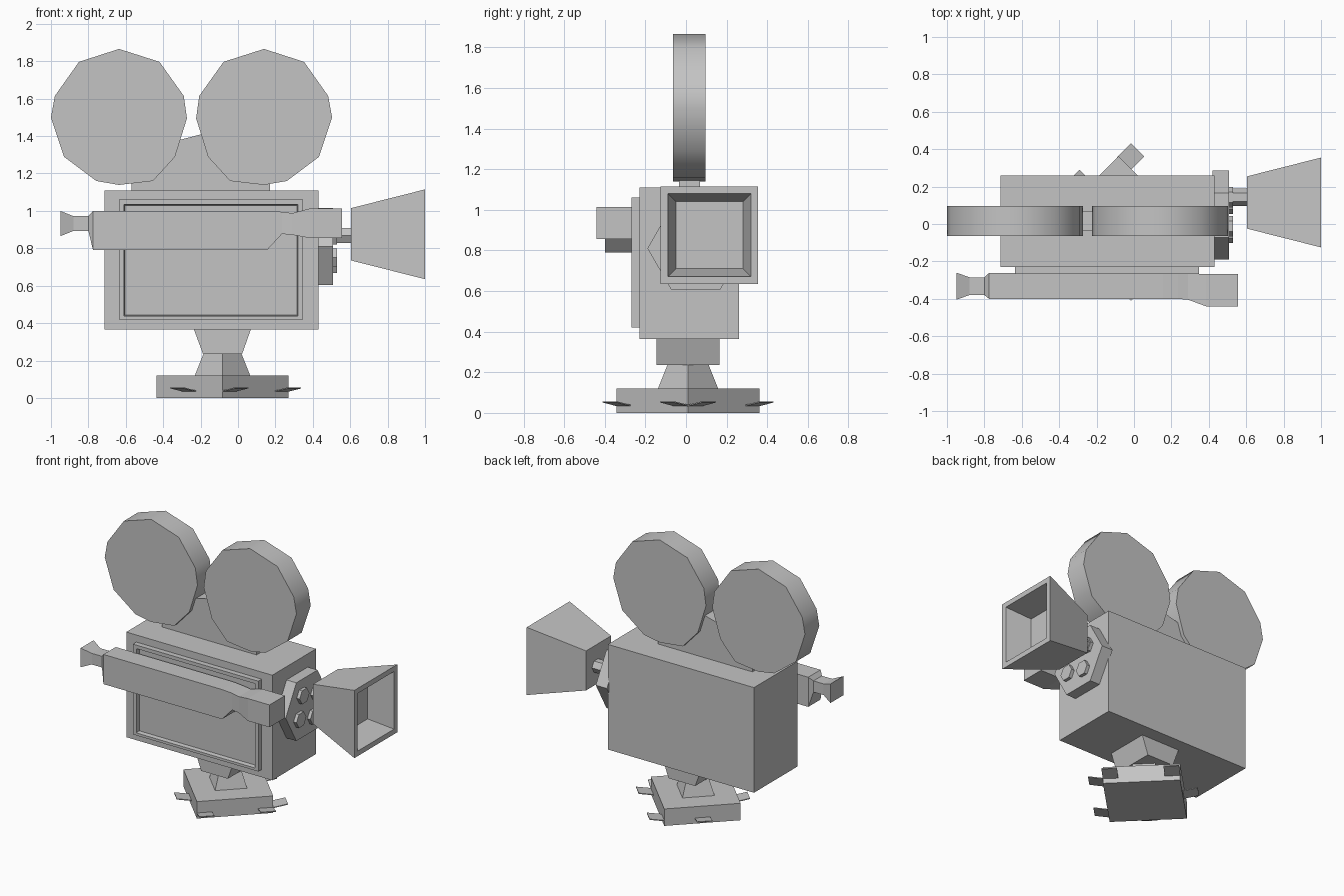
import bpy, bmesh, math
from mathutils import Vector, Matrix

cube = bpy.data.objects.get("Cube")
if cube:
    bpy.data.objects.remove(cube)

grey = bpy.data.materials.new("plain grey")
grey.use_nodes = True
colour = (0.55, 0.55, 0.55, 1)
grey.diffuse_color = colour
grey.node_tree.nodes["Principled BSDF"].inputs["Base Color"].default_value = colour


def loft(name, rings, smooth=False):
    """Skin a row of matching point rings and cap both ends."""
    bm = bmesh.new()
    loops = [[bm.verts.new(p) for p in ring] for ring in rings]
    n = len(loops[0])
    for a, b in zip(loops, loops[1:]):
        for i in range(n):
            j = (i + 1) % n
            bm.faces.new((a[i], a[j], b[j], b[i]))
    bm.faces.new(loops[0])
    bm.faces.new(loops[-1])
    bmesh.ops.recalc_face_normals(bm, faces=bm.faces)
    mesh = bpy.data.meshes.new(name)
    bm.to_mesh(mesh)
    bm.free()
    mesh.materials.append(grey)
    ob = bpy.data.objects.new(name, mesh)
    bpy.context.collection.objects.link(ob)
    if smooth:
        bpy.ops.object.select_all(action='DESELECT')
        ob.select_set(True)
        bpy.context.view_layer.objects.active = ob
        bpy.ops.object.shade_smooth_by_angle(angle=math.radians(40))
    return ob


def rect_x(x, y0, y1, z0, z1):
    return [(x, y0, z0), (x, y1, z0), (x, y1, z1), (x, y0, z1)]


def rect_y(y, x0, x1, z0, z1):
    return [(x0, y, z0), (x1, y, z0), (x1, y, z1), (x0, y, z1)]


def square_x(x, half, y=0.115, z=0.875):
    return rect_x(x, y - half, y + half, z - half, z + half)


def hex_x(x, r, y, z):
    return [(x, y + r * math.cos(k * math.pi / 3), z + r * math.sin(k * math.pi / 3))
            for k in range(6)]


def diamond(z, r):
    return [(BX + r, BY, z), (BX, BY + r, z), (BX - r, BY, z), (BX, BY - r, z)]


# Camera body and the raised door with a recessed centre
loft("body", [rect_y(y, -0.715, 0.43, 0.365, 1.11) for y in (-0.23, 0.26)])
loft("door_frame", [
    rect_y(-0.22, -0.636, 0.347, 0.42, 1.06),
    rect_y(-0.268, -0.636, 0.347, 0.42, 1.06),
    rect_y(-0.268, -0.61, 0.32, 0.438, 1.035),
    rect_y(-0.24, -0.605, 0.315, 0.443, 1.03)])

# Film reels, the second mirrored from the first
reel = [(-.636, 1.866), (-.42, 1.797), (-.29, 1.615), (-.273, 1.495),
        (-.337, 1.289), (-.455, 1.16), (-.636, 1.139), (-.758, 1.16),
        (-.93, 1.289), (-1, 1.5), (-.979, 1.615), (-.85, 1.797)]
mirrored = [(-0.497 - x, z) for x, z in reel]
for name, outline in (("rear_reel", reel), ("front_reel", mirrored)):
    loft(name, [[(x, y, z) for x, z in outline] for y in (-0.064, 0.096)], True)

# Bracket holding the reels
outline = [(-.57, 1.1), (.17, 1.1), (.17, 1.165), (-.14, 1.3),
           (-.195, 1.41), (-.31, 1.38), (-.57, 1.165)]
loft("reel_bracket", [[(x, y, z) for x, z in outline] for y in (-0.035, 0.07)])

# Side viewfinder with flared eyepiece and front window
loft("viewfinder", [rect_x(*s) for s in (
    (-0.95, -.405, -.26, .865, 1.0),
    (-0.88, -.38, -.285, .893, .972),
    (-0.80, -.38, -.285, .893, .972),
    (-0.775, -.40, -.262, .79, 1.0),
    (0.155, -.40, -.262, .79, 1.0),
    (0.235, -.40, -.267, .877, .995),
    (0.29, -.405, -.267, .872, .988),
    (0.385, -.44, -.267, .855, 1.013),
    (0.555, -.44, -.267, .855, 1.013))])

# Lens turret with four lenses, one reaching into the hood
TY, TZ = 0.048, 0.81
loft("turret", [hex_x(x, 0.238, TY, TZ) for x in (0.42, 0.507)])
for k in range(4):
    a = math.radians(32 + 90 * k)
    y, z = TY + 0.112 * math.cos(a), TZ + 0.112 * math.sin(a)
    loft("lens_%d" % (k + 1), [hex_x(x, 0.055, y, z) for x in (0.5, 0.53)])
    if k == 0:
        loft("hood_stem", [hex_x(x, 0.046, y, z) for x in (0.53, 0.62)])

# Hollow square lens hood
loft("lens_hood", [square_x(0.605, 0.14), square_x(1.0, 0.24),
                   square_x(1.0, 0.204), square_x(0.82, 0.165)])

# Mount, neck and turned square base
BX, BY = -0.083, 0.01
loft("mount", [[(x0, -.145, z), (x1, -.145, z), (x1, .165, z), (x0, .165, z)]
               for x0, x1, z in ((-.187, .022, .235), (-.237, .07, .37))])
loft("neck", [diamond(0.115, 0.15), diamond(0.24, 0.1)])
loft("base", [diamond(0, 0.352), diamond(0.12, 0.352)])

# Thin tilted tabs: two on each right-hand face, one on each left-hand face
tabs = [(45, 0.2), (45, -0.2), (-45, 0.2), (-45, -0.2), (135, 0), (225, 0)]
for i, (angle, shift) in enumerate(tabs):
    turn = Matrix.Translation((BX, BY, 0)) @ Matrix.Rotation(math.radians(angle), 4, 'Z')
    rings = []
    for d, z in ((0.24, 0.035), (0.345, 0.054)):
        rings.append([turn @ Vector((d, shift + w, z + t))
                      for w, t in ((-.05, -.003), (.05, -.003), (.05, .003), (-.05, .003))])
    loft("base_tab_%d" % (i + 1), rings)
